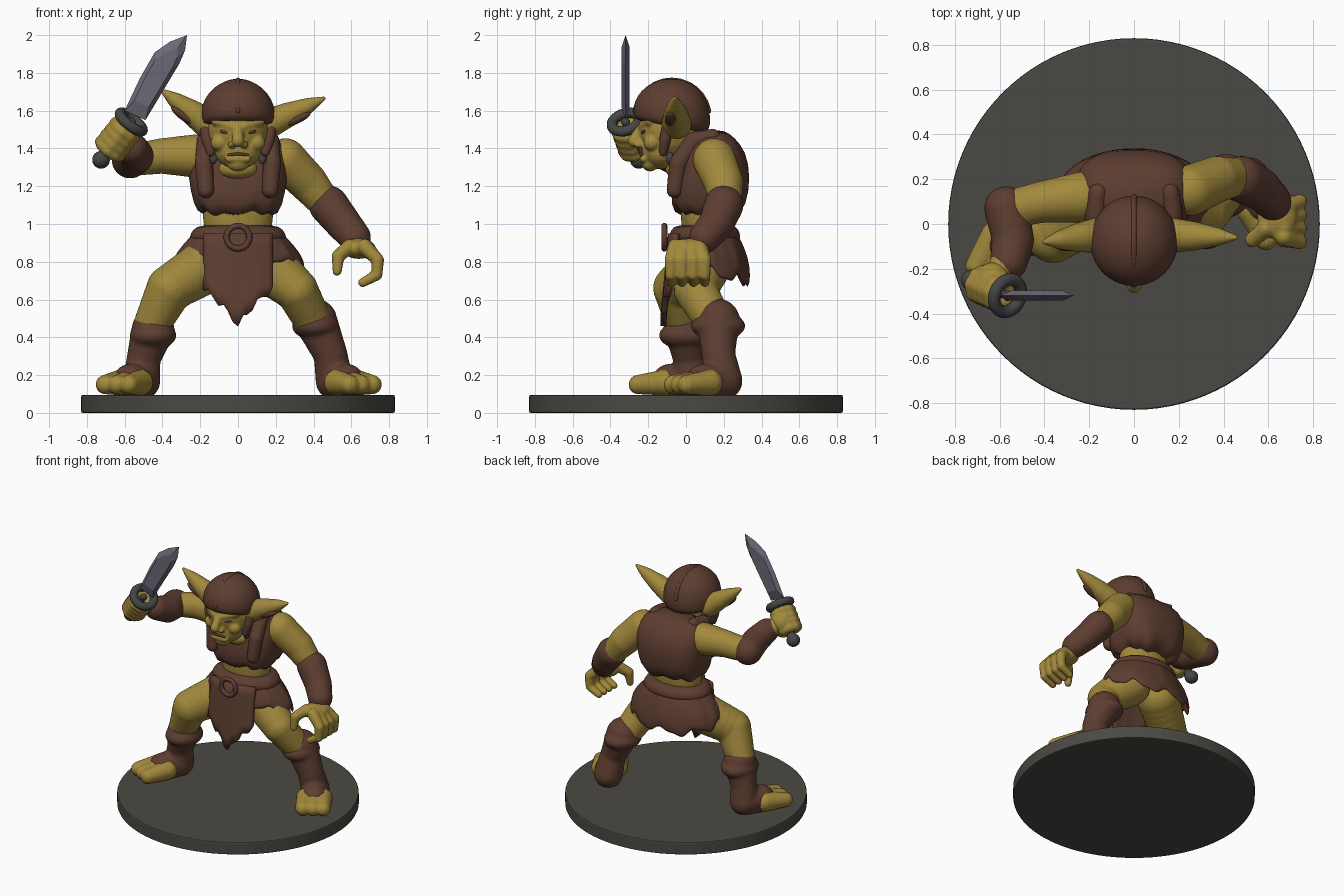
import bpy, bmesh, math
from mathutils import Vector, Matrix

default_cube = bpy.data.objects.get("Cube")
if default_cube:
    bpy.data.objects.remove(default_cube)


def material(name, red, green, blue):
    mat = bpy.data.materials.new(name)
    mat.use_nodes = True
    mat.diffuse_color = (red, green, blue, 1)
    shader = next(n for n in mat.node_tree.nodes if n.type == 'BSDF_PRINCIPLED')
    shader.inputs["Base Color"].default_value = mat.diffuse_color
    shader.inputs["Roughness"].default_value = 0.8
    return mat


skin = material("olive skin", .36, .25, .045)
leather = material("brown leather", .11, .047, .03)
stone = material("dark stone", .07, .066, .056)
steel = material("blade steel", .15, .14, .18)
iron = material("dark iron", .06, .06, .062)


def finish(name, bm, mat, smooth=True):
    mesh = bpy.data.meshes.new(name)
    bmesh.ops.recalc_face_normals(bm, faces=bm.faces)
    bm.to_mesh(mesh)
    bm.free()
    mesh.materials.append(mat)
    for poly in mesh.polygons:
        poly.use_smooth = smooth
    obj = bpy.data.objects.new(name, mesh)
    bpy.context.scene.collection.objects.link(obj)
    return obj


def add_ball(bm, center, radii, along=(1, 0, 0)):
    turn = Vector(along).to_track_quat('X', 'Z').to_matrix().to_4x4()
    matrix = Matrix.Translation(center) @ turn @ Matrix.Diagonal((*radii, 1))
    bmesh.ops.create_icosphere(bm, subdivisions=3, radius=1, matrix=matrix)


def sculpt(name, mat, strokes=(), balls=(), voxel=.012):
    """Fuse tapered strokes (x, y, z, radius) and stretched balls into one smooth form."""
    bm = bmesh.new()
    for stroke in strokes:
        for start, end in zip(stroke, stroke[1:]):
            steps = 6
            for i in range(steps + 1):
                x, y, z, r = Vector(start).lerp(Vector(end), i / steps)
                add_ball(bm, (x, y, z), (r, r, r))
    for ball in balls:
        add_ball(bm, *ball)
    obj = finish(name, bm, mat)
    remesh = obj.modifiers.new("fuse", 'REMESH')
    remesh.mode = 'VOXEL'
    remesh.voxel_size = voxel
    remesh.use_smooth_shade = True
    relax = obj.modifiers.new("relax", 'SMOOTH')
    relax.iterations = 3
    return obj


def loft(name, mat, rings, power=2.0, hem=None, closed=True, sides=72):
    """Stack oval rings (z, centre y, half width, half depth), lowest first."""
    bm = bmesh.new()
    loops = []
    for i, (z, cy, rx, ry) in enumerate(rings):
        weight = (1 - i / (len(rings) - 1)) ** 2
        loop = []
        for k in range(sides):
            a = math.tau * k / sides
            c, s = math.cos(a), math.sin(a)
            x = rx * math.copysign(abs(c) ** (2 / power), c)
            y = cy + ry * math.copysign(abs(s) ** (2 / power), s)
            loop.append(bm.verts.new((x, y, z + (hem(a) * weight if hem else 0))))
        loops.append(loop)
    for low, high in zip(loops, loops[1:]):
        for k in range(sides):
            n = (k + 1) % sides
            bm.faces.new((low[k], low[n], high[n], high[k]))
    if closed:
        bm.faces.new(loops[0])
        bm.faces.new(loops[-1])
    obj = finish(name, bm, mat)
    if not closed:
        obj.modifiers.new("thickness", 'SOLIDIFY').thickness = .025
    obj.modifiers.new("round", 'SUBSURF').levels = 1
    return obj


def torus(name, mat, center, axis, major, minor):
    bpy.ops.mesh.primitive_torus_add(major_radius=major, minor_radius=minor, location=center,
                                     rotation=Vector(axis).to_track_quat('Z', 'Y').to_euler())
    obj = bpy.context.object
    obj.name = name
    obj.data.materials.append(mat)
    bpy.ops.object.shade_smooth()


# Round base
bm = bmesh.new()
bmesh.ops.create_cone(bm, cap_ends=True, segments=96, radius1=.83, radius2=.83, depth=.095,
                      matrix=Matrix.Translation((0, 0, .0475)))
base = finish("round_base", bm, stone, smooth=False)
bevel = base.modifiers.new("edge", 'BEVEL')
bevel.width, bevel.segments = .008, 2

# Bare body and limbs
sculpt("torso", skin, balls=[((0, .1, 1.08), (.19, .13, .3)), ((0, -.02, 1.29), (.11, .09, .06)),
                             ((0, .03, 1.4), (.12, .12, .12))])
sculpt("right_leg", skin, [[(-.13, .1, .8, .15), (-.36, -.05, .66, .125), (-.45, -.01, .48, .1)]])
sculpt("left_leg", skin, [[(.13, .1, .8, .15), (.31, .05, .65, .115), (.4, .15, .48, .1)]])
sculpt("right_arm", skin, [[(-.23, .12, 1.36, .115), (-.4, .1, 1.36, .095), (-.55, .07, 1.34, .085),
                            (-.54, -.08, 1.37, .07), (-.61, -.24, 1.44, .06)]])
sculpt("left_arm", skin, [[(.25, .15, 1.34, .115), (.37, .2, 1.22, .105), (.46, .21, 1.11, .085),
                           (.63, .08, .89, .05)]])

# Boots, with bare toes at the front
def boot_and_toes(side, cuff, ankle, heel, toe):
    cuff, ankle, heel, toe = map(Vector, (cuff, ankle, heel, toe))
    middle = heel.lerp(toe, .45)
    sculpt(side + "_boot", leather,
           [[(*cuff, .115), (*ankle, .09), (*heel, .1), (*middle, .1)]],
           [(cuff - Vector((0, 0, .03)), (.125, .145, .075))])
    across = (toe - heel).cross(Vector((0, 0, 1))).normalized()
    toes = [[(*(middle + across * w * .8), .07), (*(toe + across * w), .052)] for w in (-.07, 0, .07)]
    sculpt(side + "_toes", skin, toes, voxel=.009)


boot_and_toes("right", (-.45, 0, .44), (-.5, .02, .29), (-.51, .03, .17), (-.64, -.22, .15))
boot_and_toes("left", (.41, .17, .49), (.49, .17, .31), (.51, .2, .17), (.65, -.03, .15))

# Bracers
sculpt("right_bracer", leather, [[(-.57, .07, 1.34, .1), (-.54, -.07, 1.36, .095), (-.56, -.17, 1.4, .085)]])
sculpt("left_bracer", leather, [[(.48, .2, 1.1, .105), (.56, .16, 1, .095), (.62, .1, .93, .085)]])

# Open left hand with curled fingers
fingers = [[(.67, y * .7, .88, .042), (.74, y, .81, .034), (.735, y, .73, .03), (.66, y, .69, .025)]
           for y in (-.08, -.02, .04, .1)]
thumb = [(.59, -.02, .88, .04), (.53, -.07, .83, .035), (.525, -.08, .75, .025)]
sculpt("left_hand", skin, fingers + [thumb], [((.64, .03, .87), (.09, .1, .055))], voxel=.009)

# Right fist closed around the hilt
pommel, guard = Vector((-.725, -.25, 1.34)), Vector((-.565, -.32, 1.54))
hilt = (guard - pommel).normalized()
out = hilt.orthogonal().normalized()
side_dir = hilt.cross(out)
fist = []
for i in range(4):
    knuckle = pommel.lerp(guard, .3 + i * .16)
    fist.append([(*(knuckle + (out * math.cos(a) + side_dir * math.sin(a)) * .06), .034)
                 for a in (math.tau * k / 8 for k in range(9))])
sculpt("right_hand", skin, fist, [((-.63, -.25, 1.45), (.08, .08, .08))], voxel=.009)

# Sword
sculpt("sword_hilt", iron, [[(*pommel, .025), (*guard, .025)]], [(pommel, (.048, .048, .048))], voxel=.008)
torus("sword_guard", iron, guard, hilt, .075, .028)
outline = [(-.6, 1.6), (-.52, 1.77), (-.44, 1.91), (-.36, 1.965), (-.27, 2), (-.28, 1.92),
           (-.31, 1.85), (-.4, 1.7), (-.49, 1.55)]
middle = Vector((-.43, 1.78))
bm = bmesh.new()
layers = []
for depth, size in ((-.022, .7), (0, 1), (.022, .7)):
    flat = [middle + (Vector(p) - middle) * size for p in outline]
    layers.append([bm.verts.new((p.x, guard.y + depth, p.y)) for p in flat])
for near, far in zip(layers, layers[1:]):
    for k in range(len(outline)):
        bm.faces.new((near[k - 1], near[k], far[k], far[k - 1]))
bm.faces.new(layers[0])
bm.faces.new(layers[-1])
finish("sword_blade", bm, steel, smooth=False)

# Hunched vest with straps and clasps
loft("vest", leather, [(1.04, .11, .2, .15), (1.1, .12, .235, .205), (1.25, .135, .265, .205),
                       (1.38, .145, .265, .175), (1.46, .14, .22, .115), (1.5, .13, .14, .07)],
     power=2.7, hem=lambda a: .012 * math.sin(9 * a) + .01 * math.sin(4 * a))
for side, s in (("right", -1), ("left", 1)):
    sculpt(side + "_strap", leather, [[(s * .17, -.06, 1.18, .045), (s * .18, -.04, 1.32, .05),
                                       (s * .17, .04, 1.44, .05), (s * .16, .14, 1.46, .045)]])
    sculpt(side + "_clasp", iron, balls=[((s * .13, -.085, 1.35), (.022, .02, .035))], voxel=.006)

# Skirt, belt, buckle and front flap
loft("skirt", leather, [(.73, .12, .36, .225), (.83, .12, .33, .21), (.92, .11, .26, .18), (.99, .1, .2, .15)],
     hem=lambda a: .02 - .065 * math.sin(a) + .025 * math.sin(8 * a + 1) + .012 * math.sin(17 * a), closed=False)
loft("belt", leather, [(.9, .1, .25, .18), (.93, .1, .26, .19), (.97, .1, .24, .18), (1, .1, .2, .15)])
torus("belt_buckle", leather, (0, -.115, .93), (0, -1, 0), .06, .016)
bm = bmesh.new()
columns, rows = 15, 6
grid = []
for i in range(columns):
    u = 2 * i / (columns - 1) - 1
    bottom = .46 + .2 * abs(u) ** .8 + (.02 * math.sin(u * 13) if abs(u) > .1 else 0)
    x = u * .185
    grid.append([bm.verts.new((x, -.095 - .04 * j / rows + x * x, .95 + (bottom - .95) * j / rows))
                 for j in range(rows + 1)])
for left, right in zip(grid, grid[1:]):
    for j in range(rows):
        bm.faces.new((left[j], left[j + 1], right[j + 1], right[j]))
flap = finish("front_flap", bm, leather)
flap.modifiers.new("thickness", 'SOLIDIFY').thickness = .03

# Head with brow, cheeks, nose and chin
face_strokes = [[(0, -.235, 1.51, .024), (0, -.275, 1.44, .034)], [(-.05, -.225, 1.345, .02), (.05, -.225, 1.345, .02)]]
face_balls = [((0, -.08, 1.5), (.165, .17, .17)), ((0, -.13, 1.39), (.125, .105, .1)),
              ((0, -.19, 1.32), (.06, .045, .042))]
for s in (-1, 1):
    face_strokes.append([(s * .03, -.235, 1.515, .02), (s * .12, -.19, 1.545, .024)])
    face_balls += [((s * .095, -.18, 1.43), (.05, .045, .045)), ((s * .033, -.25, 1.42), (.022, .025, .018))]
sculpt("head", skin, face_strokes, face_balls, voxel=.008)
sculpt("mouth", leather, [[(-.05, -.23, 1.365, .009), (0, -.242, 1.372, .009), (.05, -.23, 1.365, .009)]], voxel=.004)

# Helmet with crest, cheek guards, and the eyes below it
loft("helmet", leather, [(1.52, -.075, .185, .19), (1.56, -.075, .2, .205), (1.64, -.075, .192, .2),
                         (1.7, -.075, .155, .165), (1.745, -.075, .1, .11), (1.77, -.075, .03, .035)],
     hem=lambda a: -.018 - .04 * math.sin(a))
crest = []
for k in range(13):
    a = math.radians(12 + k * 13)
    crest.append((0, -.075 - .2 * math.cos(a), 1.555 + .207 * math.sin(a), .015))
sculpt("helmet_crest", leather, [crest], voxel=.007)
for side, s in (("right", -1), ("left", 1)):
    sculpt(side + "_cheek_guard", leather, [[(s * .18, -.09, 1.55, .03), (s * .165, -.11, 1.45, .032),
                                             (s * .145, -.12, 1.38, .024)]], voxel=.008)
    sculpt(side + "_eye", leather, balls=[((s * .07, -.222, 1.487), (.03, .016, .01), (1, s * .3, s * .25))],
           voxel=.004)

# Long pointed ears with dark hollows
for side, s, tip in (("right", -1, (-.4, -.08, 1.705)), ("left", 1, (.455, -.06, 1.665))):
    root, tip = Vector((s * .16, -.05, 1.53)), Vector(tip)
    horn = [(*root.lerp(tip, t), r) for t, r in ((0, .08), (.35, .066), (.7, .043), (1, .012))]
    sculpt(side + "_ear", skin, [horn], voxel=.008)
    hollow = root.lerp(tip, .42) + Vector((s * .025, -.025, -.033))
    sculpt(side + "_ear_hollow", leather, balls=[(hollow, (.085, .034, .024), tip - root)], voxel=.006)
